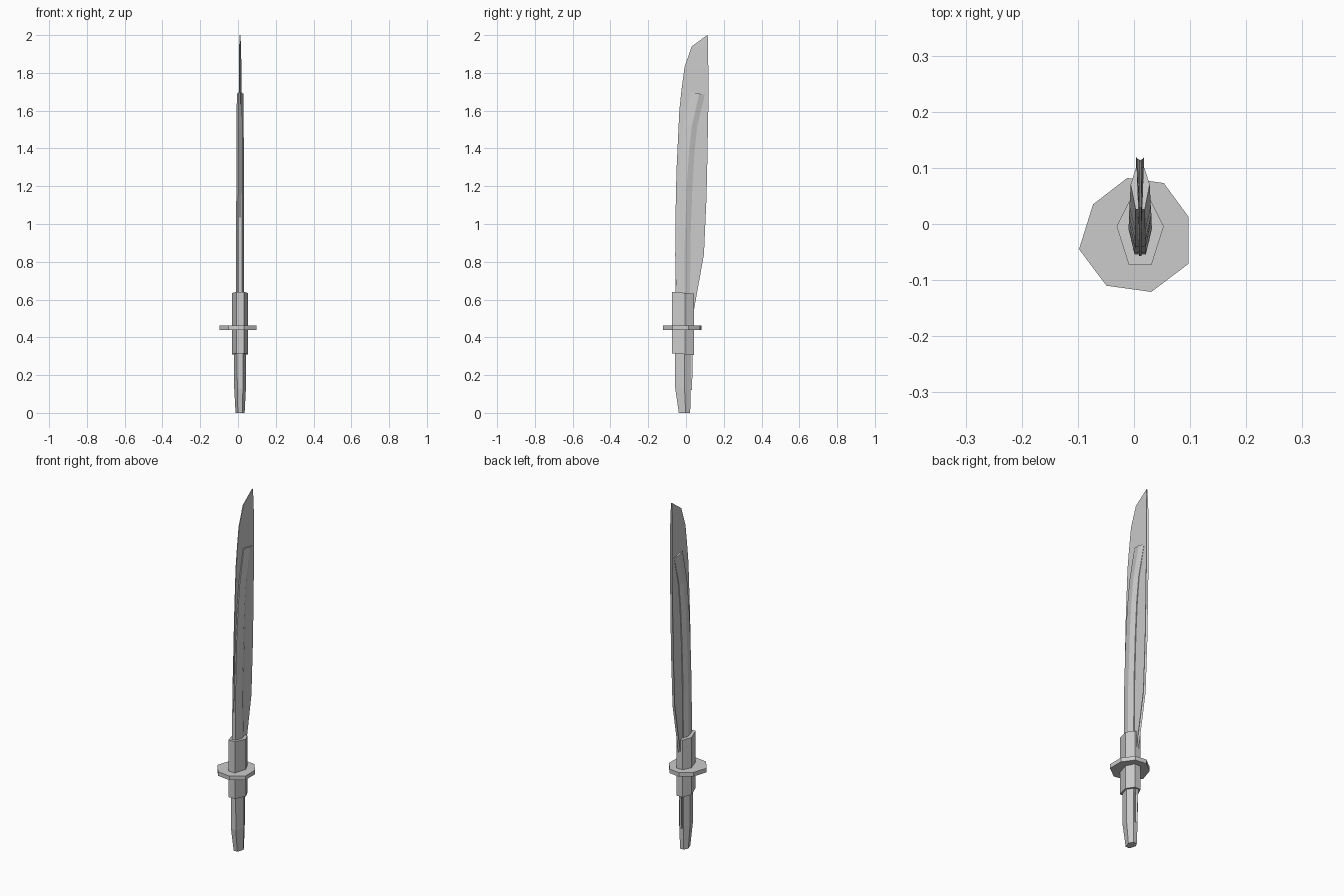
import bpy
import bmesh

cube = bpy.data.objects.get("Cube")
if cube:
    bpy.data.objects.remove(cube, do_unlink=True)

steel = bpy.data.materials.new("grey steel")
steel.use_nodes = True
GREY = (0.6, 0.6, 0.6, 1)
steel.diffuse_color = GREY
steel.node_tree.nodes["Principled BSDF"].inputs["Base Color"].default_value = GREY

CX = 0.011  # sideways centre of the sword


def loft(name, rings):
    """Skin a list of matching rings and cap both ends."""
    bm = bmesh.new()
    loops = [[bm.verts.new(p) for p in ring] for ring in rings]
    n = len(loops[0])
    for low, high in zip(loops, loops[1:]):
        for i in range(n):
            j = (i + 1) % n
            bm.faces.new((low[i], low[j], high[j], high[i]))
    bm.faces.new(loops[0][::-1])
    bm.faces.new(loops[-1])
    bmesh.ops.recalc_face_normals(bm, faces=bm.faces)
    mesh = bpy.data.meshes.new(name)
    bm.to_mesh(mesh)
    bm.free()
    mesh.materials.append(steel)
    obj = bpy.data.objects.new(name, mesh)
    bpy.context.collection.objects.link(obj)
    return obj


def hexagon(z, front, back, half, slant=0.0, mid=0.6):
    """Six-sided section, widest at the middle, with flat front and back."""
    y_mid = front + (back - front) * mid
    outline = [(-0.48, front), (0.48, front), (1, y_mid),
               (0.45, back), (-0.45, back), (-1, y_mid)]
    return [(CX + x * half, y, z + slant * (y - y_mid)) for x, y in outline]


def blade_section(z, front, back, spine=0.007):
    """Thin wedge with a shallow groove along the back."""
    groove = back - min(0.008, (back - front) * 0.4)
    return [(CX - 0.002, front, z), (CX + 0.002, front, z),
            (CX + spine, back, z), (CX, groove, z), (CX - spine, back, z)]


# Broad thin blade, with its tang running down behind the handle
loft("blade", [blade_section(*s) for s in [
    (0.12, -0.04, 0.032), (0.46, -0.05, 0.038), (0.55, -0.055, 0.043),
    (0.84, -0.057, 0.095), (1.13, -0.054, 0.108), (1.29, -0.05, 0.112),
    (1.605, -0.035, 0.118), (1.715, -0.023, 0.119), (1.83, -0.008, 0.118),
    (1.94, 0.03, 0.116, 0.005), (2.0, 0.112, 0.115, 0.002)]])

# Curved rib over the blade
loft("blade_rib", [hexagon(*s) for s in [
    (0.6, -0.055, 0.022, 0.021), (0.9, -0.052, 0.023, 0.021),
    (1.2, -0.041, 0.034, 0.020), (1.38, -0.028, 0.045, 0.020),
    (1.52, -0.012, 0.06, 0.019), (1.69, 0.026, 0.1, 0.017, -0.15)]])

# Collar above and below the guard
loft("collar", [hexagon(0.31, -0.073, 0.042, 0.042, -0.08),
                hexagon(0.635, -0.073, 0.042, 0.042, -0.08)])

# Irregular eight-sided guard plate
guard = [(-0.012, 0.082), (0.053, 0.073), (0.097, 0.013), (0.097, -0.071),
         (0.031, -0.121), (-0.049, -0.11), (-0.098, -0.045), (-0.073, 0.035)]
loft("guard", [[(x, y, z) for x, y in guard] for z in (0.44, 0.463)])

# Handle tapering to the pommel end
loft("handle", [hexagon(*s) for s in [
    (0, -0.038, 0.022, 0.024), (0.13, -0.057, 0.025, 0.031),
    (0.33, -0.058, 0.027, 0.032)]])
